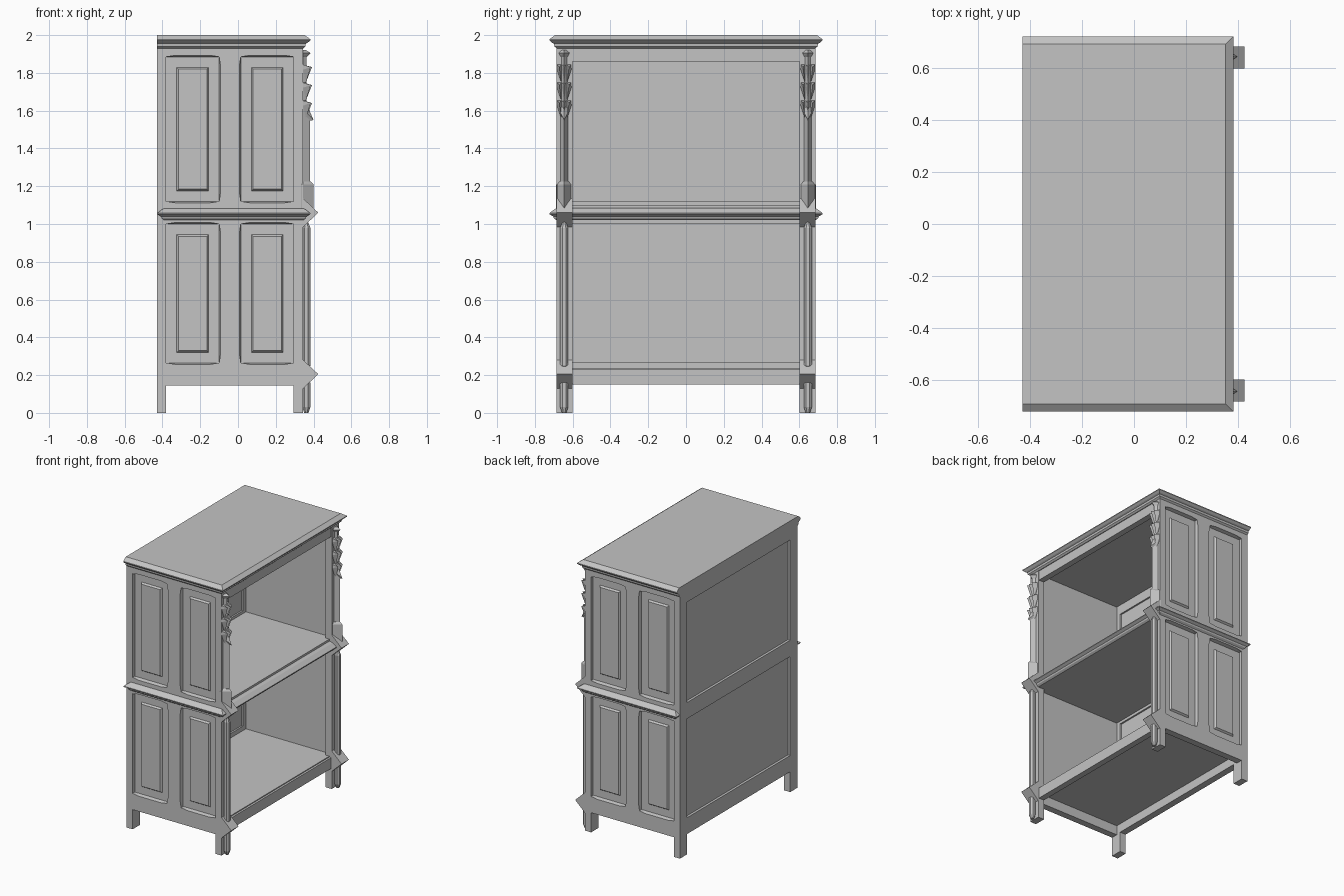
import bpy, bmesh, math
from mathutils import Vector

if "Cube" in bpy.data.objects:
    bpy.data.objects.remove(bpy.data.objects["Cube"])

# One painted finish for the whole cabinet
grey = bpy.data.materials.new("plain_grey")
grey.use_nodes = True
grey.diffuse_color = (0.55, 0.55, 0.55, 1)
grey.node_tree.nodes["Principled BSDF"].inputs["Base Color"].default_value = (0.55, 0.55, 0.55, 1)


def finish(name, bm):
    bmesh.ops.recalc_face_normals(bm, faces=bm.faces)
    mesh = bpy.data.meshes.new(name)
    bm.to_mesh(mesh)
    bm.free()
    mesh.materials.append(grey)
    ob = bpy.data.objects.new(name, mesh)
    bpy.context.collection.objects.link(ob)
    return ob


def hulls(name, groups):
    """One object made of a convex solid for each group of points."""
    bm = bmesh.new()
    for pts in groups:
        verts = [bm.verts.new(p) for p in pts]
        res = bmesh.ops.convex_hull(bm, input=verts)
        bad = {v for v in res["geom_interior"] + res["geom_unused"]
               if isinstance(v, bmesh.types.BMVert)}
        bmesh.ops.delete(bm, geom=list(bad), context="VERTS")
    bmesh.ops.dissolve_limit(bm, angle_limit=0.01, verts=bm.verts, edges=bm.edges)
    return finish(name, bm)


def box_pts(x0, x1, y0, y1, z0, z1):
    return [(x, y, z) for x in (x0, x1) for y in (y0, y1) for z in (z0, z1)]


def box(name, *dims):
    return hulls(name, [box_pts(*dims)])


def rings(name, loops):
    """Skin a stack of matching loops and cap both ends."""
    bm = bmesh.new()
    rows = [[bm.verts.new(p) for p in loop] for loop in loops]
    n = len(rows[0])
    for a, b in zip(rows, rows[1:]):
        for i in range(n):
            j = (i + 1) % n
            bm.faces.new((a[i], a[j], b[j], b[i]))
    bm.faces.new(rows[0])
    bm.faces.new(rows[-1])
    return finish(name, bm)


BACK, FRONT, HALF = -0.43, 0.345, 0.685     # body limits
INNER = 0.60                                # inner side of the posts
POST = 0.645                                # column centre line
OPENINGS = [(x, x + 0.28, z0, z1) for x in (-0.38, 0.015)
            for z0, z1 in ((0.265, 1.0), (1.12, 1.885))]


def cornice(name, profile, back):
    rings(name, [[(back(d), -HALF - d, z), (FRONT + d, -HALF - d, z),
                  (FRONT + d, HALF + d, z), (back(d), HALF + d, z)] for z, d in profile])


def panel_cutter(s, x0, x1, z0, z1):
    """Opening whose rim chamfer stops short of the corners."""
    c, stop, out, deep = 0.008, 0.05, s * (HALF + 0.001), s * (HALF - 0.025)
    pts = [(x, y, z) for x in (x0, x1) for z in (z0, z1) for y in (out, deep)]
    for x in (x0 + stop, x1 - stop):
        pts += [(x, out, z0 - c), (x, out, z1 + c)]
    for z in (z0 + stop, z1 - stop):
        pts += [(x0 - c, out, z), (x1 + c, out, z)]
    return pts


def raised_field(s, x0, x1, z0, z1):
    pts = []
    for depth, m in ((0.026, 0.055), (0.012, 0.065)):
        pts += box_pts(x0 + m, x1 - m, s * (HALF - depth), s * (HALF - depth), z0 + m, z1 - m)[::1]
    return sorted(set(pts))


def column(name, y, profile):
    rings(name, [[(0.362 + r * math.cos(a), y + r * math.sin(a), z)
                  for a in [(k + 0.5) * math.tau / 8 for k in range(8)]] for z, r in profile])


def ridge(y, w, x, z):
    """Triangular section pointing forward."""
    return [(0.335, y - w, z), (0.335, y + w, z), (x, y, z)]


def leaf(y, lean, z, h, w, out):
    """Faceted leaf that hangs down to a point."""
    t = y + lean
    return [(0.34, t - w, z), (0.34, t + w, z), (out, t, z - h * 0.15),
            (0.345, t - w, z - h * 0.3), (0.345, t + w, z - h * 0.3),
            (0.335, y + lean * 0.6, z - h), (0.36, y + lean * 0.6, z - h)]


for s, side in ((-1, "right"), (1, "left")):
    # Side frame with four recessed panels
    wall = box(side + "_side_frame", BACK, FRONT, *sorted((s * 0.635, s * HALF)), 0.145, 1.94)
    cutter = hulls("panel_cutter", [panel_cutter(s, *o) for o in OPENINGS])
    cutter.hide_render = True
    mod = wall.modifiers.new("panels", "BOOLEAN")
    mod.operation, mod.solver, mod.object = "DIFFERENCE", "EXACT", cutter
    dg = bpy.context.evaluated_depsgraph_get()
    wall_mesh = bpy.data.meshes.new_from_object(wall.evaluated_get(dg))
    wall.modifiers.clear()
    wall.data = wall_mesh
    bpy.data.objects.remove(cutter)
    hulls(side + "_raised_fields", [raised_field(s, *o) for o in OPENINGS])

    # Corner posts, running down into the feet
    ys = sorted((s * INNER, s * HALF))
    box(side + "_back_post", BACK, -0.38, *ys, 0, 1.94)
    box(side + "_front_post", 0.295, FRONT, *ys, 0, 1.94)

    # Lower column, foot column and the wedge blocks that join them
    y = s * POST
    column(side + "_foot_column", y, [(0, 0.012), (0.03, 0.023), (0.16, 0.023)])
    column(side + "_lower_column", y, [(0.23, 0.01), (0.25, 0.023), (0.98, 0.023), (1.01, 0.01)])
    hulls(side + "_wedge_blocks", [
        [(x, yy, z + dz) for yy in ys for x, dz in ((0.335, -0.085), (0.425, 0), (0.335, 0.085))]
        for z in (0.205, 1.06)])

    # Upper column: ridged base and slender shaft
    hulls(side + "_upper_column", [
        ridge(y, 0.042, 0.40, 1.05) + ridge(y, 0.042, 0.40, 1.21) + ridge(y, 0.03, 0.385, 1.225),
        ridge(y, 0.026, 0.382, 1.2) + ridge(y, 0.026, 0.382, 1.6)])

    # Carved leaves in three tiers under a small cap
    leaves = [ridge(y, 0.022, 0.362, 1.56) + ridge(y, 0.022, 0.362, 1.91),
              ridge(y, 0.025, 0.365, 1.885) + ridge(y, 0.036, 0.385, 1.905) + ridge(y, 0.02, 0.36, 1.92)]
    for tier in range(3):
        z = 1.845 - tier * 0.095
        for lean in (-0.026, 0, 0.026):
            leaves.append(leaf(y, lean, z, 0.095, 0.012, 0.385 if lean else 0.392))
    leaves.append(ridge(y, 0.036, 0.37, 1.62) + [(0.335, y, 1.54), (0.40, y, 1.55)])
    hulls(side + "_carved_leaves", leaves)

# Rails across the back and front
for name, z0, z1 in (("bottom", 0.15, 0.27), ("middle", 1.0, 1.12), ("top", 1.86, 1.94)):
    box(name + "_back_rail", BACK, -0.38, -INNER, INNER, z0, z1)
box("back_panel", -0.412, -0.392, -0.64, 0.64, 0.2, 1.94)
box("bottom_front_rail", 0.295, 0.34, -INNER, INNER, 0.15, 0.23)
box("top_front_rail", 0.295, 0.34, -INNER, INNER, 1.86, 1.94)

# Floor and shelf boards
box("floor_board", -0.40, 0.325, -0.64, 0.64, 0.215, 0.237)
box("shelf_board", -0.40, 0.325, -0.64, 0.64, 1.05, 1.10)

# Mouldings
cornice("top_cornice", [(1.93, 0), (1.94, 0.012), (1.955, 0.014), (1.96, 0.024),
                        (1.972, 0.038), (1.978, 0.038), (2.0, 0.008)], lambda d: BACK)
cornice("middle_moulding", [(1.02, 0), (1.03, 0.014), (1.04, 0.018), (1.052, 0.038),
                            (1.058, 0.038), (1.08, 0.008), (1.085, -0.01)], lambda d: -0.39 - d)
